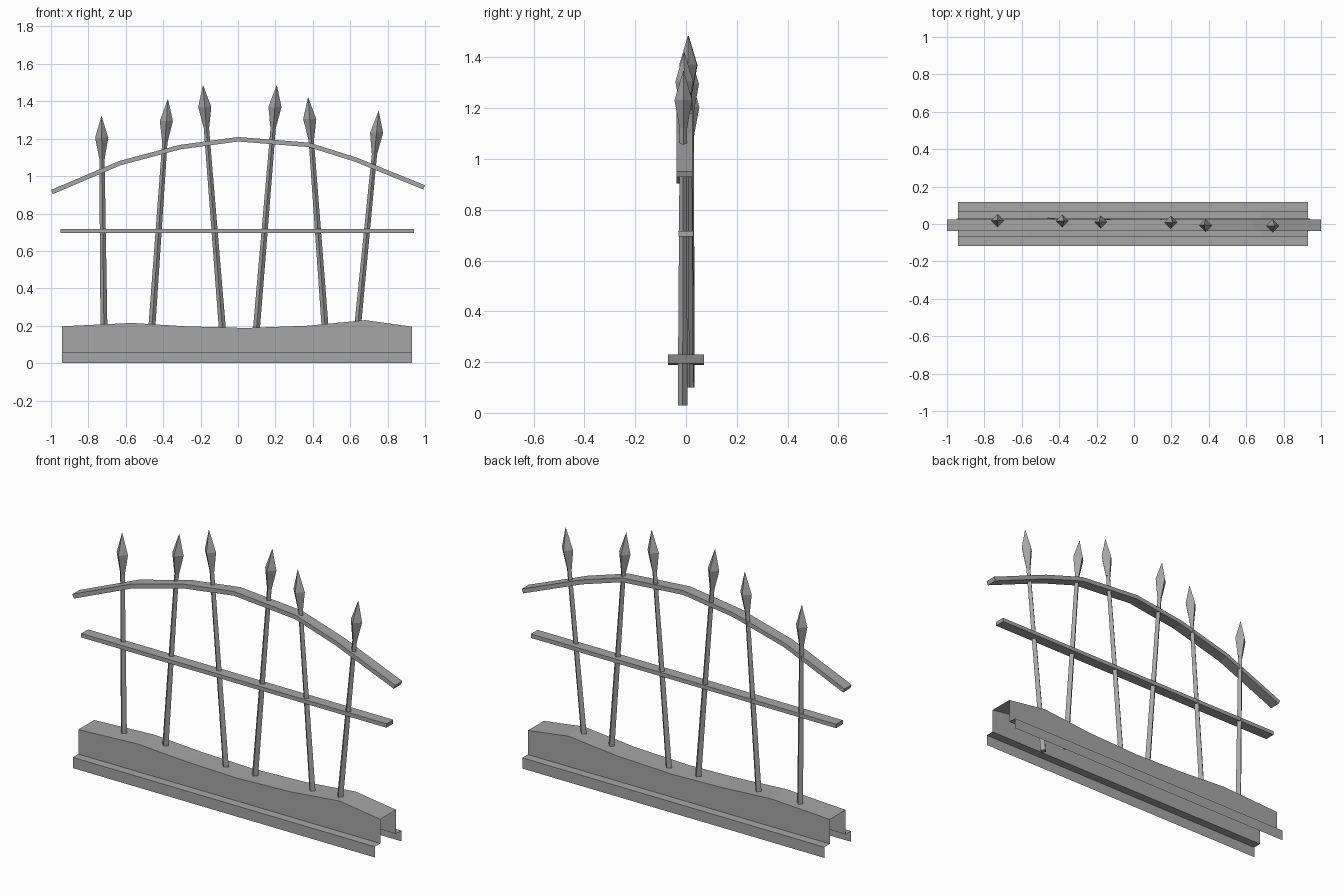
import bpy
import bmesh
from mathutils import Vector

cube = bpy.data.objects.get("Cube")
if cube:
    bpy.data.objects.remove(cube, do_unlink=True)

iron = bpy.data.materials.new("grey_iron")
iron.use_nodes = True
GREY = (0.38, 0.38, 0.38, 1)
iron.diffuse_color = GREY
iron.node_tree.nodes["Principled BSDF"].inputs["Base Color"].default_value = GREY


def loft(name, rings, closed=True):
    """Skin a list of point rings; closed rings also get end caps."""
    bm = bmesh.new()
    rows = [[bm.verts.new(p) for p in ring] for ring in rings]
    n = len(rows[0])
    for a, b in zip(rows, rows[1:]):
        for i in range(n if closed else n - 1):
            j = (i + 1) % n
            bm.faces.new((a[i], a[j], b[j], b[i]))
    if closed:
        bm.faces.new(rows[0][::-1])
        bm.faces.new(rows[-1])
    bmesh.ops.remove_doubles(bm, verts=bm.verts, dist=0.0005)
    bmesh.ops.recalc_face_normals(bm, faces=bm.faces)
    mesh = bpy.data.meshes.new(name)
    bm.to_mesh(mesh)
    bm.free()
    mesh.materials.append(iron)
    obj = bpy.data.objects.new(name, mesh)
    bpy.context.collection.objects.link(obj)
    return obj


def beam(name, path, y0, y1, half):
    """Flat bar following an x-z path."""
    pts = [Vector((x, 0, z)) for x, z in path]
    rings = []
    for i, p in enumerate(pts):
        along = (pts[min(i + 1, len(pts) - 1)] - pts[max(i - 1, 0)]).normalized()
        up = Vector((-along.z, 0, along.x)) * half
        rings.append([p + up * s + Vector((0, y, 0))
                      for s, y in ((-1, y0), (-1, y1), (1, y1), (1, y0))])
    return loft(name, rings)


def diamond(centre, radius):
    return [centre + Vector((dx, dy, 0)) * radius
            for dx, dy in ((1, 0), (0, 1), (-1, 0), (0, -1))]


# Hollow plinth: open underneath and at both ends, with an uneven top
top_line = [(-0.94, 0.197), (-0.57, 0.215), (-0.28, 0.197), (0.04, 0.188),
            (0.37, 0.2), (0.68, 0.23), (0.93, 0.195)]
section = []
for x, h in top_line:
    side = [(0.118, 0), (0.118, 0.06), (0.07, 0.06), (0.07, h)]
    section.append([Vector((x, -y, z)) for y, z in side]
                   + [Vector((x, y, z)) for y, z in reversed(side)])
plinth = loft("plinth", section, closed=False)

# Straight middle rail and bent top rail
beam("middle_rail", [(-0.95, 0.706), (0.94, 0.706)], -0.03, 0.03, 0.011)
beam("arched_top_rail", [(-0.995, 0.915), (-0.63, 1.07), (-0.31, 1.155), (0, 1.197),
                         (0.38, 1.167), (0.63, 1.088), (0.995, 0.94)],
     -0.037, 0.025, 0.012)

# Leaning pickets: foot x, foot y, tip x, tip y, tip z, buried end z
pickets = [(-0.717, 0.015, -0.73, 0.018, 1.32, 0.1),
           (-0.46, 0.015, -0.375, 0.016, 1.41, 0.12),
           (-0.085, 0.012, -0.187, 0.01, 1.485, 0.12),
           (0.1, 0.01, 0.207, 0.008, 1.485, 0.1),
           (0.465, -0.005, 0.375, -0.007, 1.42, 0.1),
           (0.64, -0.013, 0.752, -0.01, 1.347, 0.03)]
for i, (fx, fy, tx, ty, tz, low) in enumerate(pickets, 1):
    foot, tip = Vector((fx, fy, 0.2)), Vector((tx, ty, tz))

    def at(z):
        return foot.lerp(tip, (z - foot.z) / (tip.z - foot.z))

    loft(f"picket_rod_{i}", [diamond(at(low), 0.019), diamond(at(tz - 0.2), 0.014)])
    loft(f"picket_spearhead_{i}", [diamond(at(tz - 0.225), 0.015),
                                   diamond(at(tz - 0.115), 0.035),
                                   diamond(tip, 0.001)])
